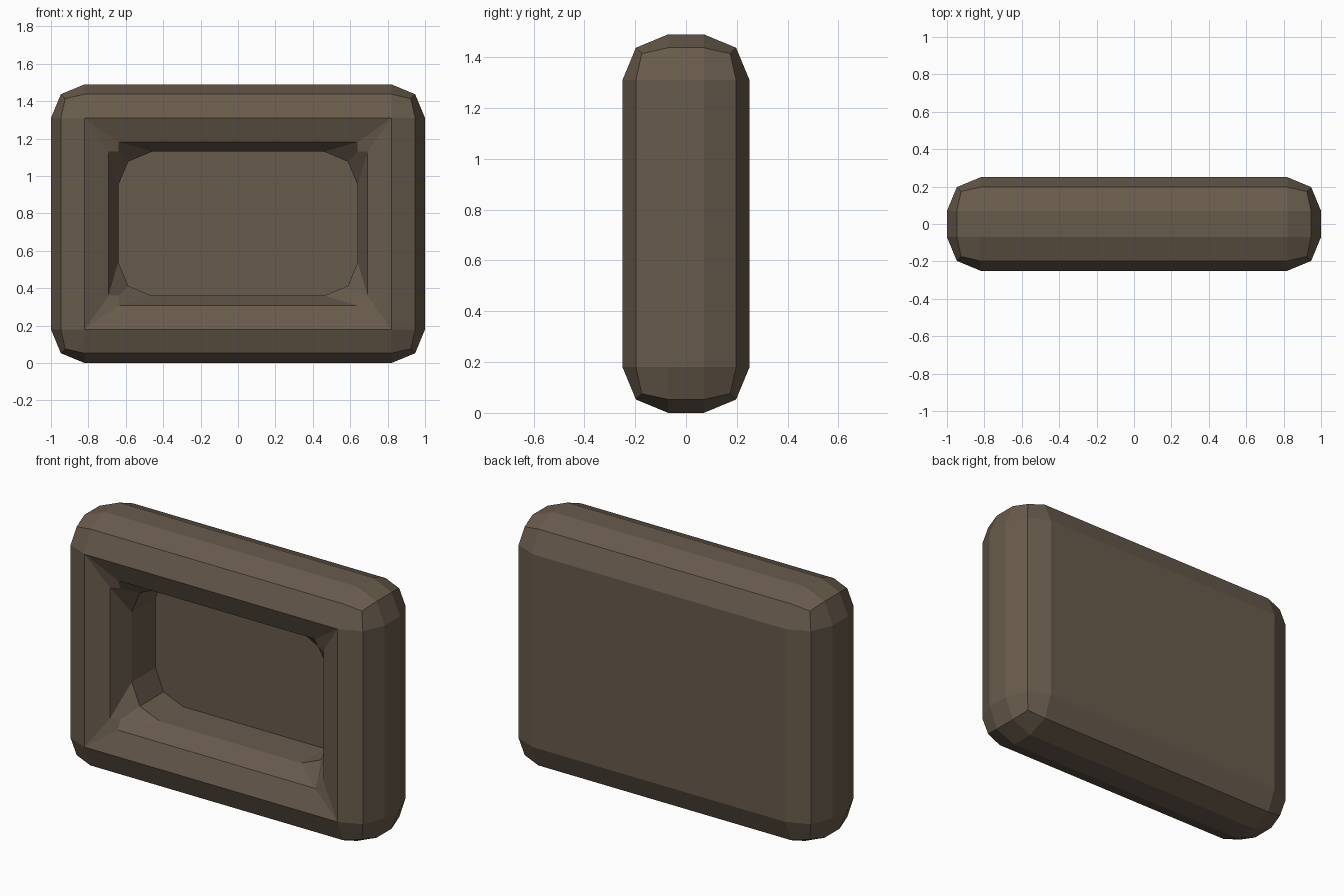
import bpy, bmesh
from mathutils import Vector

if "Cube" in bpy.data.objects:
    bpy.data.objects.remove(bpy.data.objects["Cube"])

W, D, H = 2.0, 0.5, 1.49     # overall size
B = 0.18                     # edge rounding
INSET, DEPTH = 0.36, 0.40    # recess border and depth

# block standing on the ground
bm = bmesh.new()
bmesh.ops.create_cube(bm, size=1)
bmesh.ops.scale(bm, vec=(W, D, H), verts=bm.verts)
bmesh.ops.translate(bm, vec=(0, 0, H / 2), verts=bm.verts)

# recess pushed into the front
front = min(bm.faces, key=lambda f: f.calc_center_median().y)
bmesh.ops.inset_region(bm, faces=[front], thickness=INSET, use_even_offset=True)
ext = bmesh.ops.extrude_discrete_faces(bm, faces=[front])
floor = ext["faces"][0]
bmesh.ops.translate(bm, vec=(0, DEPTH, 0), verts=floor.verts)

# round every real corner edge except the ring around the recess floor
bm.normal_update()
floor_edges = set(floor.edges)
edges = [e for e in bm.edges
         if e not in floor_edges and e.calc_face_angle(0) > 0.5]
bmesh.ops.bevel(bm, geom=edges, offset=B, offset_type='OFFSET', segments=2,
                profile=0.5, affect='EDGES', clamp_overlap=False)
bmesh.ops.recalc_face_normals(bm, faces=bm.faces)

mesh = bpy.data.meshes.new("recessed_panel")
bm.to_mesh(mesh)
bm.free()
panel = bpy.data.objects.new("recessed_panel", mesh)
bpy.context.collection.objects.link(panel)

# dull brown
mat = bpy.data.materials.new("brown")
mat.diffuse_color = (0.14, 0.105, 0.073, 1)
mat.use_nodes = True
mat.node_tree.nodes["Principled BSDF"].inputs["Base Color"].default_value = mat.diffuse_color
mesh.materials.append(mat)
